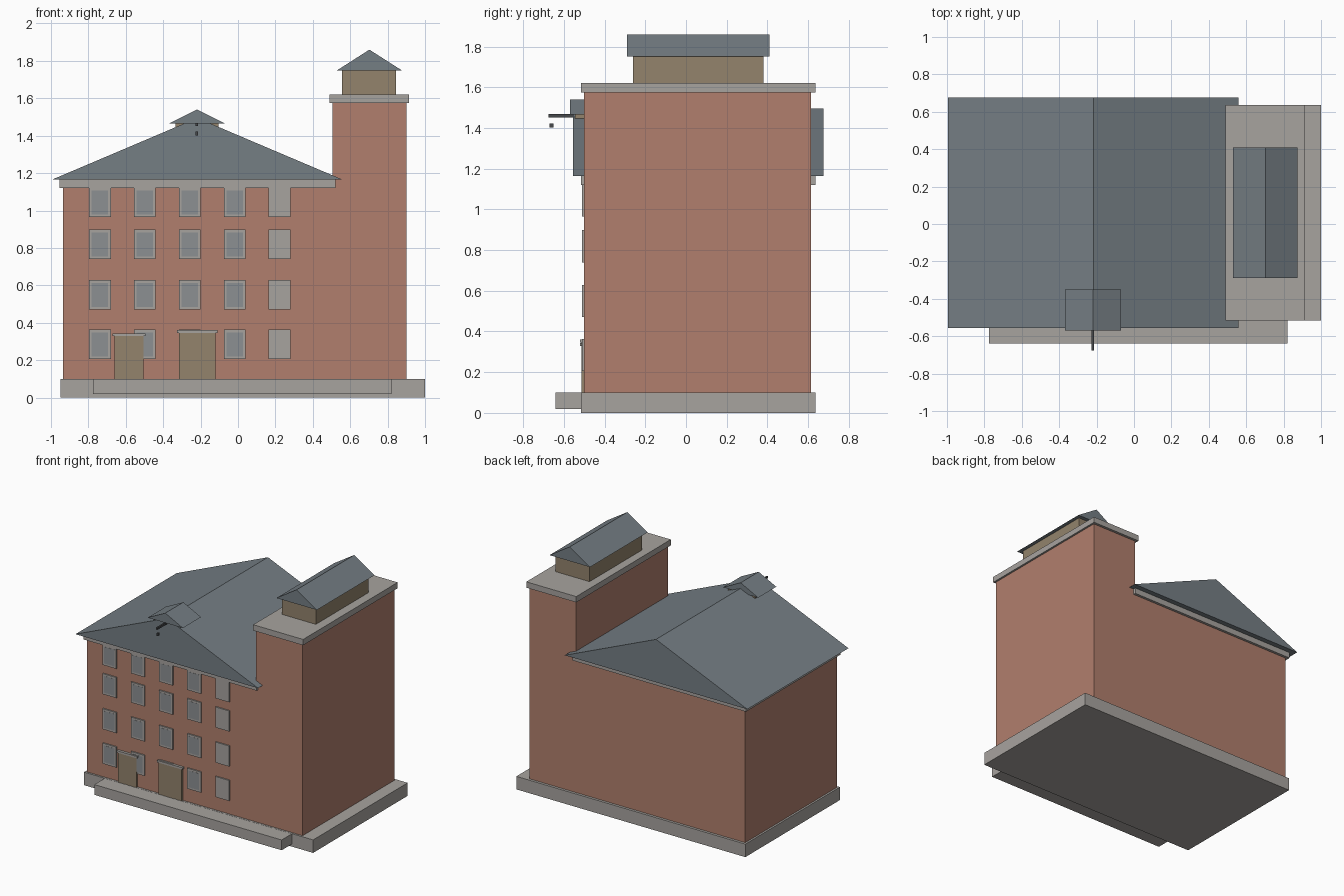
import bpy

if "Cube" in bpy.data.objects:
    bpy.data.objects.remove(bpy.data.objects["Cube"], do_unlink=True)


def material(name, rgb):
    """Flat material from an 8-bit sRGB colour."""
    linear = [((c / 255 + 0.055) / 1.055) ** 2.4 for c in rgb] + [1.0]
    mat = bpy.data.materials.new(name)
    mat.use_nodes = True
    mat.diffuse_color = linear
    bsdf = mat.node_tree.nodes["Principled BSDF"]
    bsdf.inputs["Base Color"].default_value = linear
    bsdf.inputs["Roughness"].default_value = 0.9
    return mat


BRICK = material("brick", (177, 127, 109))
STONE = material("pale stone", (167, 163, 159))
SLATE = material("slate", (117, 126, 132))
TIMBER = material("tan timber", (147, 131, 108))
GLASS = material("window glass", (140, 144, 146))
IRON = material("dark iron", (70, 72, 75))


def extrude_profile(name, profile, y0, y1, mat):
    """Solid made by extruding an x-z outline (counter-clockwise from the front)."""
    n = len(profile)
    verts = [(x, y, z) for y in (y0, y1) for x, z in profile]
    faces = [tuple(range(n)), tuple(reversed(range(n, 2 * n)))]
    faces += [(i, i + n, (i + 1) % n + n, (i + 1) % n) for i in range(n)]
    mesh = bpy.data.meshes.new(name)
    mesh.from_pydata(verts, [], faces)
    mesh.materials.append(mat)
    obj = bpy.data.objects.new(name, mesh)
    bpy.context.collection.objects.link(obj)
    return obj


def box(name, x, y, z, mat):
    outline = [(x[0], z[0]), (x[1], z[0]), (x[1], z[1]), (x[0], z[1])]
    return extrude_profile(name, outline, y[0], y[1], mat)


def gable(name, x, y, z, mat):
    outline = [(x[0], z[0]), (x[1], z[0]), ((x[0] + x[1]) / 2, z[1])]
    return extrude_profile(name, outline, y[0], y[1], mat)


WALL_Y = (-0.50, 0.615)
TRIM_Y = (-0.515, 0.635)

# Foundation and loading platform
box("foundation", (-0.95, 1.0), TRIM_Y, (0, 0.10), STONE)
box("loading_platform", (-0.775, 0.82), (-0.64, -0.505), (0.02, 0.099), STONE)

# Main block with cornice and gabled roof
box("main_walls", (-0.935, 0.505), WALL_Y, (0.10, 1.12), BRICK)
box("main_cornice", (-0.955, 0.52), TRIM_Y, (1.12, 1.168), STONE)
gable("main_roof", (-0.995, 0.56), (-0.555, 0.675), (1.165, 1.495), SLATE)

# Tower with cap and roof lantern
box("tower_walls", (0.505, 0.90), WALL_Y, (0.10, 1.575), BRICK)
box("tower_cap", (0.49, 0.915), TRIM_Y, (1.575, 1.62), STONE)
box("lantern_walls", (0.555, 0.845), (-0.26, 0.38), (1.62, 1.75), TIMBER)
gable("lantern_roof", (0.53, 0.875), (-0.29, 0.41), (1.75, 1.86), SLATE)

# Hoist dormer, beam and hook on the ridge
box("dormer_walls", (-0.335, -0.105), (-0.545, -0.36), (1.40, 1.466), TIMBER)
gable("dormer_roof", (-0.37, -0.07), (-0.57, -0.35), (1.465, 1.54), SLATE)
box("hoist_beam", (-0.226, -0.214), (-0.675, -0.50), (1.452, 1.468), IRON)
box("hoist_hook", (-0.226, -0.214), (-0.67, -0.65), (1.402, 1.422), IRON)

# Window grid, with glazed panes in the first four columns
for column in range(5):
    cx = -0.738 + 0.24 * column
    for row, z in enumerate((0.205, 0.47, 0.74, 0.965)):
        tag = f"{row + 1}_{column + 1}"
        box("window_" + tag, (cx - 0.058, cx + 0.058), (-0.51, -0.495),
            (z, z + 0.158), STONE)
        if column < 4:
            box("pane_" + tag, (cx - 0.044, cx + 0.044), (-0.511, -0.509),
                (z + 0.015, z + 0.143), GLASS)

# Doors with lintels
for name, x0, x1, top in (("small_door", -0.66, -0.505, 0.328),
                          ("large_door", -0.315, -0.12, 0.345)):
    box(name, (x0, x1), (-0.514, -0.495), (0.10, top), TIMBER)
    box(name + "_lintel", (x0 - 0.01, x1 + 0.01), (-0.52, -0.495),
        (top, top + 0.015), STONE)
